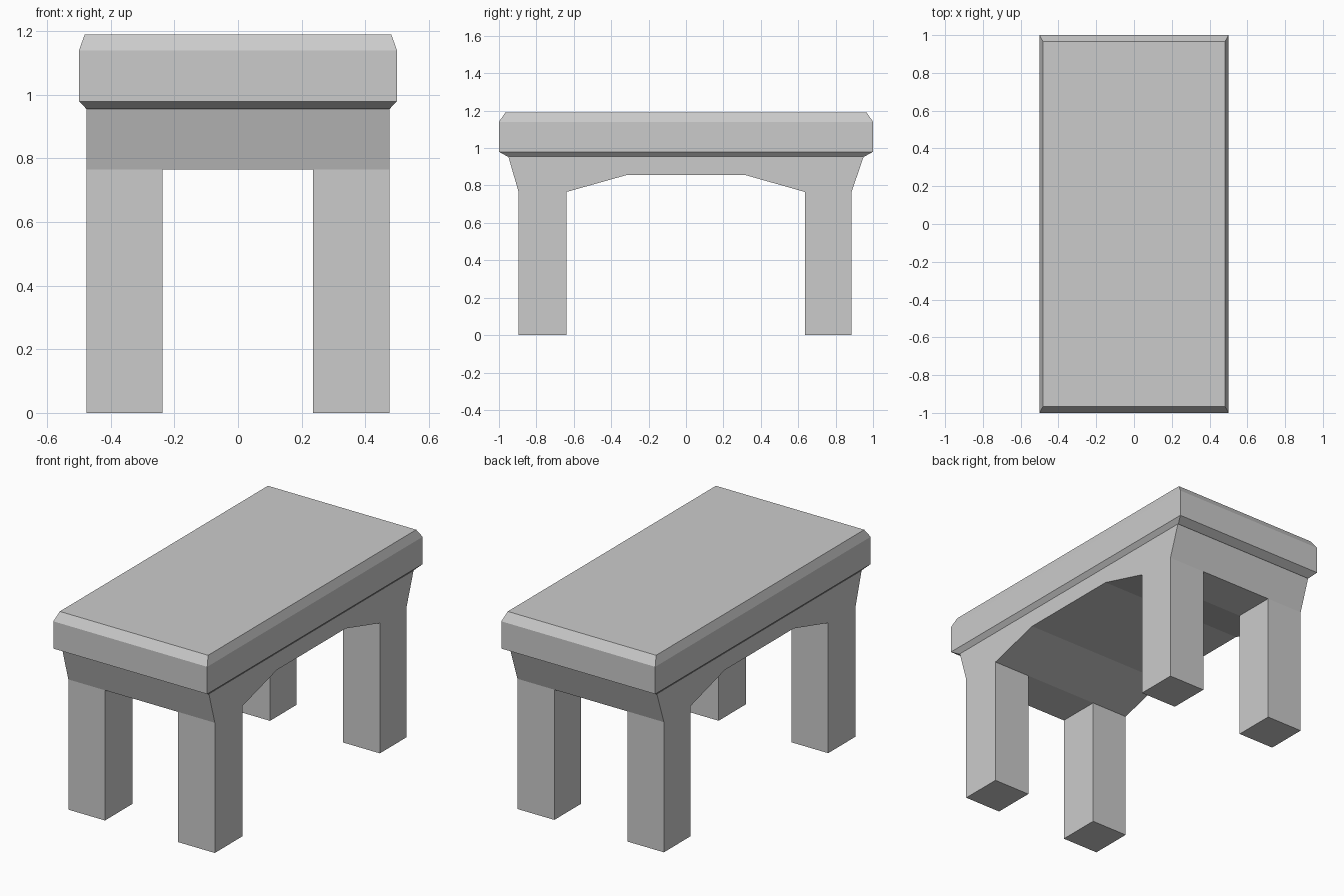
import bpy
import bmesh

cube = bpy.data.objects.get("Cube")
if cube:
    bpy.data.objects.remove(cube, do_unlink=True)

# One plain grey for the whole bench
grey = bpy.data.materials.new("plain_grey")
grey.use_nodes = True
colour = (0.6, 0.6, 0.6, 1)
grey.diffuse_color = colour
grey.node_tree.nodes["Principled BSDF"].inputs["Base Color"].default_value = colour


def finish(bm, name):
    bmesh.ops.recalc_face_normals(bm, faces=bm.faces)
    mesh = bpy.data.meshes.new(name)
    bm.to_mesh(mesh)
    bm.free()
    mesh.materials.append(grey)
    obj = bpy.data.objects.new(name, mesh)
    bpy.context.collection.objects.link(obj)
    return obj


def loft(bm, rings):
    """Skin equal-length closed rings and cap both ends."""
    rings = [[bm.verts.new(p) for p in ring] for ring in rings]
    for a, b in zip(rings, rings[1:]):
        for i in range(len(a)):
            j = (i + 1) % len(a)
            bm.faces.new((a[i], a[j], b[j], b[i]))
    bm.faces.new(rings[0])
    bm.faces.new(rings[-1])


# Seat slab: half width, half length and height of each level
levels = [(0.476, 0.955, 0.955), (0.5, 1.0, 0.98), (0.5, 1.0, 1.14), (0.482, 0.966, 1.19)]
corners = [(-1, -1), (1, -1), (1, 1), (-1, 1)]
bm = bmesh.new()
loft(bm, [[(sx * w, sy * l, z) for sx, sy in corners] for w, l, z in levels])
finish(bm, "seat_slab")

# Arched apron: side profile (y, z) carried across the width
APRON_Z = 0.765
profile = [(-0.95, 0.955), (-0.895, APRON_Z), (-0.64, APRON_Z), (-0.32, 0.855),
           (0.32, 0.855), (0.637, APRON_Z), (0.885, APRON_Z), (0.95, 0.955)]
stations = [-0.476, -0.238, 0.236, 0.476]
bm = bmesh.new()
loft(bm, [[(x, y, z) for y, z in profile] for x in stations])

# Legs: pull the four corner patches of the apron's underside to the ground
bm.normal_update()
pads = [f for f in bm.faces
        if all(abs(v.co.z - APRON_Z) < 0.001 for v in f.verts)
        and abs(f.calc_center_median().x) > 0.2]
for pad in pads:
    foot = bmesh.ops.extrude_discrete_faces(bm, faces=[pad])["faces"][0]
    for v in foot.verts:
        v.co.z = 0
bmesh.ops.remove_doubles(bm, verts=bm.verts, dist=0.0001)
finish(bm, "arched_apron_and_legs")
